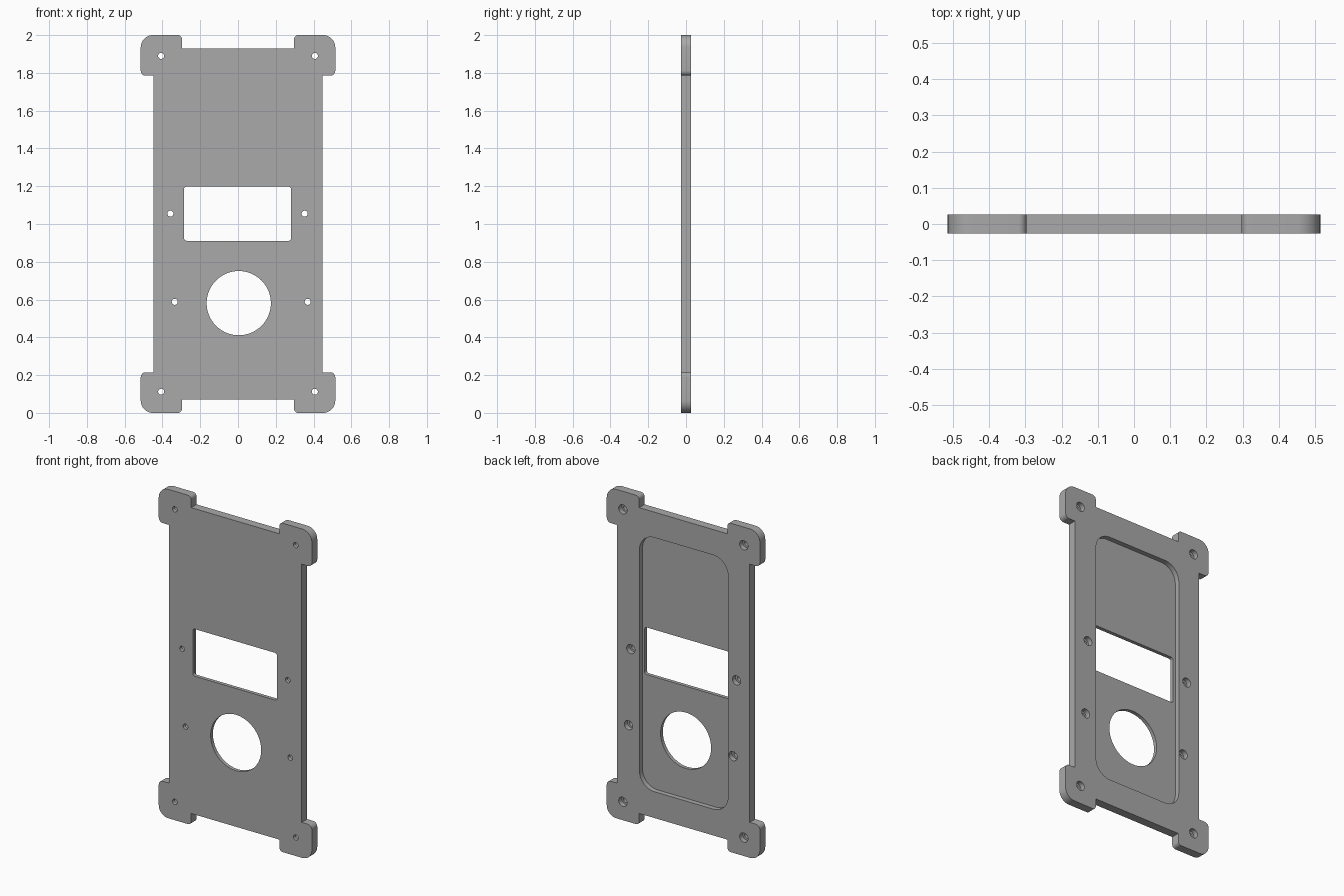
import bpy, bmesh, math
from mathutils import Vector

old = bpy.data.objects.get("Cube")
if old:
    bpy.data.objects.remove(old, do_unlink=True)

HALF_T = 0.026          # half the plate thickness
RECESS_FLOOR = -0.004   # depth of the rear pocket


def fillet(corners, steps=10):
    """Round each (x, z, radius) right-angled corner of a closed profile."""
    pts = []
    for i, (x, z, r) in enumerate(corners):
        p = Vector((x, z))
        if r == 0:
            pts.append(p)
            continue
        a = (Vector(corners[i - 1][:2]) - p).normalized()
        b = (Vector(corners[(i + 1) % len(corners)][:2]) - p).normalized()
        for k in range(steps + 1):
            t = math.pi / 2 * k / steps
            pts.append(p + r * (a * (1 - math.sin(t)) + b * (1 - math.cos(t))))
    return pts


def rounded_rect(x0, x1, z0, z1, r):
    return fillet([(x0, z0, r), (x1, z0, r), (x1, z1, r), (x0, z1, r)])


def circle(x, z, r, n=32):
    return [Vector((x + r * math.cos(math.tau * k / n),
                    z + r * math.sin(math.tau * k / n))) for k in range(n)]


def prisms(name, profiles, y0, y1):
    """Extrude closed x-z profiles from y0 to y1 as one object."""
    bm = bmesh.new()
    for pts in profiles:
        face = bm.faces.new([bm.verts.new((p.x, y0, p.y)) for p in pts])
        out = bmesh.ops.extrude_face_region(bm, geom=[face])["geom"]
        moved = [v for v in out if isinstance(v, bmesh.types.BMVert)]
        bmesh.ops.translate(bm, verts=moved, vec=(0, y1 - y0, 0))
    bmesh.ops.recalc_face_normals(bm, faces=bm.faces[:])
    mesh = bpy.data.meshes.new(name)
    bm.to_mesh(mesh)
    bm.free()
    obj = bpy.data.objects.new(name, mesh)
    bpy.context.collection.objects.link(obj)
    return obj


# Plate outline: one quarter with its corner tab, mirrored around
quarter = [(0.447, 0.785, 0), (0.515, 0.785, 0.027), (0.515, 1.0, 0.065),
           (0.297, 1.0, 0.022), (0.297, 0.93, 0)]
outline = []
for sx, sz in ((1, 1), (-1, 1), (-1, -1), (1, -1)):
    part = [(sx * x, 1 + sz * z, r) for x, z, r in quarter]
    outline += part if sx * sz > 0 else part[::-1]
plate = prisms("face_plate", [fillet(outline)], -HALF_T, HALF_T)

# Screw positions
screws = [(s * 0.407, z) for s in (-1, 1) for z in (0.112, 1.89)]
screws += [(-0.358, 1.055), (0.353, 1.055), (-0.335, 0.588), (0.369, 0.588)]

# Rear pocket and counterbores, then the openings through the plate
pocket = prisms("pocket_cutter", [rounded_rect(-0.301, 0.295, 0.23, 1.775, 0.1)],
                RECESS_FLOOR, 0.1)
bores = prisms("counterbore_cutter", [circle(x, z, 0.028) for x, z in screws],
               RECESS_FLOOR, 0.1)
through = prisms("opening_cutter",
                 [rounded_rect(-0.286, 0.281, 0.911, 1.198, 0.015),
                  circle(0.004, 0.581, 0.17, 72)]
                 + [circle(x, z, 0.016, 24) for x, z in screws], -0.1, 0.1)
cutters = (pocket, bores, through)
for cutter in cutters:
    cutter.hide_render = True
    mod = plate.modifiers.new(cutter.name, "BOOLEAN")
    mod.operation = "DIFFERENCE"
    mod.solver = "EXACT"
    mod.object = cutter

# Bake the cuts and drop the cutters
bpy.context.view_layer.update()
graph = bpy.context.evaluated_depsgraph_get()
cut_mesh = bpy.data.meshes.new_from_object(plate.evaluated_get(graph))
plate.modifiers.clear()
plate.data = cut_mesh
for cutter in cutters:
    bpy.data.objects.remove(cutter, do_unlink=True)

# Grey finish
grey = bpy.data.materials.new("plain_grey")
grey.use_nodes = True
colour = (0.40, 0.40, 0.40, 1)
grey.diffuse_color = colour
grey.node_tree.nodes["Principled BSDF"].inputs["Base Color"].default_value = colour
plate.data.materials.clear()
plate.data.materials.append(grey)

bpy.ops.object.select_all(action="DESELECT")
plate.select_set(True)
bpy.context.view_layer.objects.active = plate
bpy.ops.object.shade_smooth_by_angle(angle=math.radians(30))
